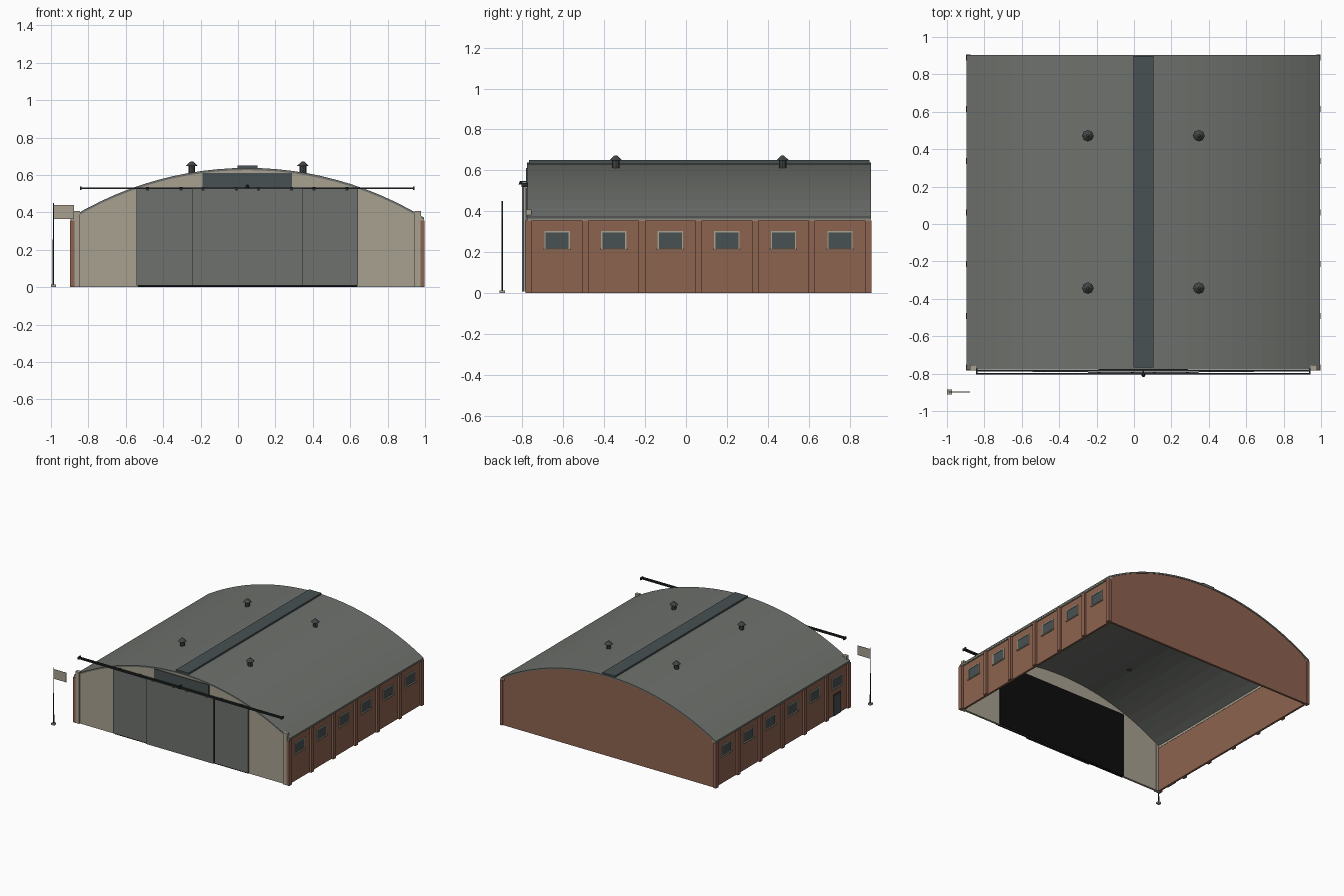
import bpy, bmesh, math

if "Cube" in bpy.data.objects:
    bpy.data.objects.remove(bpy.data.objects["Cube"])

CX = 0.05                      # building centre in x
HW = 0.945                     # half width of the roof
Y0, Y1 = -0.778, 0.903         # front and back of the building


def mat(name, r, g, b):
    m = bpy.data.materials.new(name)
    m.diffuse_color = (r, g, b, 1)
    m.use_nodes = True
    m.node_tree.nodes["Principled BSDF"].inputs["Base Color"].default_value = m.diffuse_color
    return m


BRICK = mat("brick", 0.27, 0.125, 0.08)
BEIGE = mat("beige render", 0.39, 0.355, 0.28)
GREY = mat("sheet grey", 0.155, 0.165, 0.15)
GLASS = mat("slate glass", 0.065, 0.082, 0.085)
VENT = mat("vent grey", 0.055, 0.06, 0.06)
IRON = mat("dark iron", 0.02, 0.024, 0.025)
BLACK = mat("black opening", 0.004, 0.004, 0.004)


def finish(name, bm, m):
    bmesh.ops.recalc_face_normals(bm, faces=bm.faces)
    me = bpy.data.meshes.new(name)
    bm.to_mesh(me)
    bm.free()
    me.materials.append(m)
    ob = bpy.data.objects.new(name, me)
    bpy.context.collection.objects.link(ob)
    return ob


def box(name, x0, x1, y0, y1, z0, z1, m):
    bm = bmesh.new()
    bmesh.ops.create_cube(bm, size=1)
    for v in bm.verts:
        v.co = (x0 + (v.co.x + 0.5) * (x1 - x0),
                y0 + (v.co.y + 0.5) * (y1 - y0),
                z0 + (v.co.z + 0.5) * (z1 - z0))
    return finish(name, bm, m)


def cone(name, x, y, z0, z1, r0, r1, n, m):
    bm = bmesh.new()
    bmesh.ops.create_cone(bm, cap_ends=True, segments=n, radius1=r0, radius2=r1, depth=z1 - z0)
    bmesh.ops.translate(bm, verts=bm.verts, vec=(x, y, (z0 + z1) / 2))
    return finish(name, bm, m)


def extrude_xz(name, pts, y0, y1, m):
    bm = bmesh.new()
    f = bm.faces.new([bm.verts.new((x, y0, z)) for x, z in pts])
    ext = bmesh.ops.extrude_face_region(bm, geom=[f])
    bmesh.ops.translate(bm, verts=[v for v in ext["geom"] if isinstance(v, bmesh.types.BMVert)],
                        vec=(0, y1 - y0, 0))
    return finish(name, bm, m)


def arc_z(d, top=0.638, r=1.812):
    return top - r + math.sqrt(r * r - d * d)


def arc(half, drop, n=24):
    ds = [half * (2 * i / n - 1) for i in range(n + 1)]
    return [(CX + d, arc_z(d) - drop) for d in ds]


# Curved roof sheet and ridge skylight
extrude_xz("roof", arc(HW, 0) + arc(HW, 0.012)[::-1], Y0, Y1, GREY)
box("ridge_skylight", CX - 0.054, CX + 0.054, Y0 + 0.01, Y1 - 0.006, 0.628, 0.65, GLASS)

# Gable walls
WX = 0.928
gable = arc(WX, 0.01) + [(CX + WX, 0), (CX - WX, 0)]
extrude_xz("front_wall", gable, -0.774, -0.757, BEIGE)
extrude_xz("back_wall", gable, 0.882, 0.899, BRICK)

# Side walls, eaves, pilasters and windows
BAY = 0.2765
P0 = -0.768
for s, side in ((-1, "left"), (1, "right")):
    def sbox(name, d0, d1, y0, y1, z0, z1, m):
        a, b = sorted((CX + s * d0, CX + s * d1))
        return box(side + "_" + name, a, b, y0, y1, z0, z1, m)

    sbox("wall", 0.915, 0.931, -0.77, 0.895, 0, 0.356, BRICK)
    sbox("eave_band", 0.913, 0.942, Y0 + 0.002, Y1 - 0.002, 0.355, 0.373, BEIGE)
    sbox("corner_block", 0.895, 0.928, -0.783, -0.755, 0, 0.408, BEIGE)
    for i in range(7):
        y = P0 + BAY * i
        sbox("pilaster", 0.925, 0.948, y - 0.016, y + 0.016, 0, 0.356, BRICK)
    for i in range(6):
        y = P0 + BAY * (i + 0.5)
        # frame bars around the glass, with a wider sill
        sbox("window_glass", 0.929, 0.933, y - 0.056, y + 0.056, 0.22, 0.298, GLASS)
        sbox("window_head", 0.929, 0.936, y - 0.062, y + 0.062, 0.296, 0.303, BEIGE)
        for e in (-1, 1):
            sbox("window_jamb", 0.929, 0.936, y + e * 0.059 - 0.003, y + e * 0.059 + 0.003,
                 0.218, 0.298, BEIGE)
        sbox("window_sill", 0.929, 0.940, y - 0.067, y + 0.067, 0.211, 0.219, BEIGE)

# Small door in the left wall
dy = P0 + BAY / 2
box("side_door_frame", CX - 0.934, CX - 0.929, dy - 0.05, dy + 0.05, 0, 0.168, VENT)
box("side_door", CX - 0.937, CX - 0.929, dy - 0.043, dy + 0.043, 0, 0.16, GLASS)

# Hangar opening and four sliding door leaves
box("door_opening", CX - 0.585, CX + 0.585, -0.779, -0.752, 0, 0.515, BLACK)
LEAF = 0.296
for i in range(4):
    x0 = CX + (i - 2) * LEAF
    front = -0.802 if i in (1, 2) else -0.79
    box("door_leaf", x0, x0 + LEAF, front, front + 0.01, 0.009, 0.526, GREY)
    for f in (0.2, 0.8):
        x = x0 + f * LEAF
        box("door_hanger", x - 0.008, x + 0.008, front - 0.002, front + 0.01, 0.518, 0.537, IRON)

# Door rails with end brackets
for y in (-0.80, -0.785):
    box("door_rail", CX - 0.89, CX + 0.89, y - 0.004, y + 0.004, 0.524, 0.534, IRON)
for s in (-1, 1):
    x = CX + s * 0.89
    box("rail_end_stop", x - 0.004, x + 0.004, -0.805, -0.772, 0.519, 0.538, IRON)

# Window above the doors and lamp on the centre line
box("gable_window", CX - 0.24, CX + 0.24, -0.781, -0.772, 0.53, 0.611, GLASS)
box("lamp_arm", CX - 0.004, CX + 0.004, -0.812, -0.775, 0.541, 0.549, IRON)
cone("lamp_shade", CX, -0.808, 0.53, 0.546, 0.011, 0.005, 8, IRON)

# Roof ventilators
for x in (CX - 0.297, CX + 0.297):
    for y in (-0.343, 0.472):
        cone("vent_stem", x, y, 0.595, 0.652, 0.018, 0.018, 8, VENT)
        cone("vent_cap", x, y, 0.649, 0.673, 0.031, 0.006, 8, VENT)

# Flagpole with flag
FX, FY = -0.987, -0.898
box("flagpole_base", FX - 0.013, FX + 0.013, FY - 0.013, FY + 0.013, 0, 0.014, BEIGE)
cone("flagpole", FX, FY, 0.01, 0.45, 0.004, 0.003, 8, IRON)
box("flag", FX, FX + 0.11, FY - 0.002, FY + 0.002, 0.365, 0.44, BEIGE)
